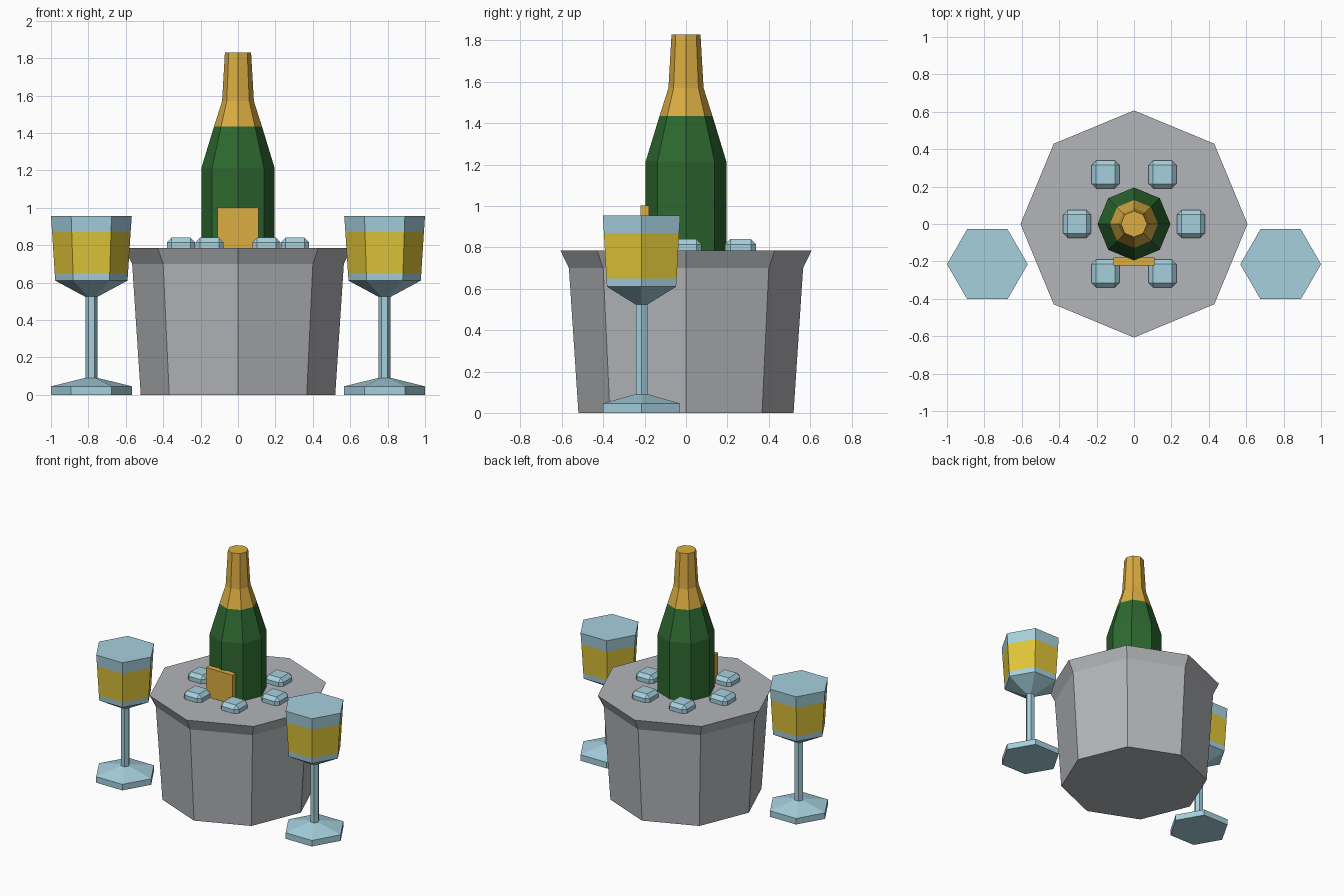
import bpy, bmesh
from math import cos, sin, pi, radians

if "Cube" in bpy.data.objects:
    bpy.data.objects.remove(bpy.data.objects["Cube"], do_unlink=True)


def material(name, rgb):
    m = bpy.data.materials.new(name)
    m.use_nodes = True
    m.diffuse_color = (*rgb, 1)
    m.node_tree.nodes["Principled BSDF"].inputs["Base Color"].default_value = (*rgb, 1)
    return m


silver = material("silver", (0.45, 0.46, 0.48))
green = material("bottle green", (0.027, 0.14, 0.03))
gold = material("gold", (0.71, 0.42, 0.055))
glass = material("pale blue glass", (0.38, 0.63, 0.73))
wine = material("yellow wine", (0.74, 0.56, 0.04))


def add_object(name, bm, mats, location=(0, 0, 0)):
    bmesh.ops.recalc_face_normals(bm, faces=bm.faces)
    mesh = bpy.data.meshes.new(name)
    bm.to_mesh(mesh)
    bm.free()
    for m in mats:
        mesh.materials.append(m)
    obj = bpy.data.objects.new(name, mesh)
    obj.location = location
    bpy.context.collection.objects.link(obj)
    return obj


def lathe(name, profile, sides, mats, location=(0, 0, 0), band=None):
    """Faceted solid from (radius, height) rings; faces in the band use slot 1."""
    bm = bmesh.new()
    rings = [[bm.verts.new((r * cos(2 * pi * i / sides), r * sin(2 * pi * i / sides), z))
              for i in range(sides)] for r, z in profile]
    for low, high in zip(rings, rings[1:]):
        for i in range(sides):
            j = (i + 1) % sides
            bm.faces.new((low[i], low[j], high[j], high[i]))
    bm.faces.new(rings[0][::-1])
    bm.faces.new(rings[-1])
    if band:
        for f in bm.faces:
            f.material_index = int(band[0] < f.calc_center_median().z < band[1])
    return add_object(name, bm, mats, location)


def box(name, size, location, mat, bevel=0):
    bm = bmesh.new()
    bmesh.ops.create_cube(bm, size=1)
    bmesh.ops.scale(bm, vec=size, verts=bm.verts)
    if bevel:
        bmesh.ops.bevel(bm, geom=bm.edges[:], offset=bevel, segments=1, affect='EDGES')
    return add_object(name, bm, [mat], location)


# Ice bucket with flared rim
lathe("bucket", [(0.52, 0), (0.566, 0.70), (0.607, 0.785)], 8, [silver])

# Bottle with gold foil neck
lathe("bottle", [(0.195, 0.70), (0.195, 1.215), (0.128, 1.435), (0.085, 1.57), (0.07, 1.83)],
      8, [green, gold], band=(1.435, 2))

# Label plate in front of the bottle
box("label", (0.22, 0.042, 0.25), (0, -0.2, 0.877), gold)

# Ice cubes poking out around the bottle
for k in range(6):
    a = radians(60 * k)
    box(f"ice_cube_{k + 1}", (0.15, 0.15, 0.15),
        (0.305 * cos(a), 0.305 * sin(a), 0.765), glass, bevel=0.025)

# Pair of wine glasses
for side, x in (("left", 0.784), ("right", -0.784)):
    spot = (x, -0.215, 0)
    lathe(f"{side}_glass_foot", [(0.216, 0), (0.216, 0.045), (0.035, 0.09)], 6, [glass], spot)
    lathe(f"{side}_glass_stem", [(0.032, 0.07), (0.032, 0.54)], 6, [glass], spot)
    lathe(f"{side}_glass_bowl",
          [(0.035, 0.525), (0.193, 0.61), (0.196, 0.65), (0.21, 0.87), (0.216, 0.955)],
          6, [glass, wine], spot, band=(0.65, 0.87))
